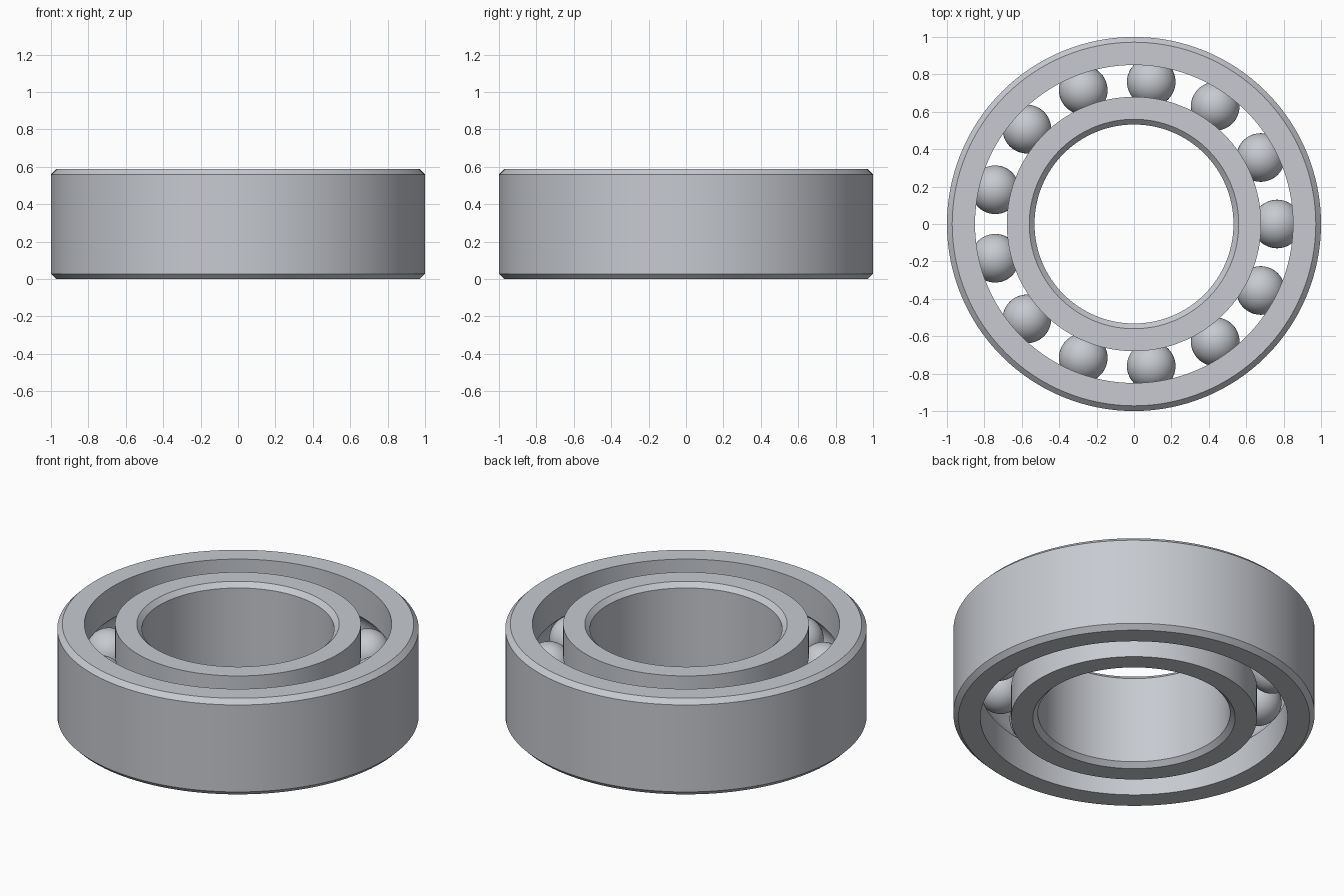
import bpy
import bmesh
from math import acos, cos, sin, pi, tau

HEIGHT = 0.587
MID = HEIGHT / 2
CHAMFER = 0.028
PITCH = 0.765        # radius of the circle of ball centres
BALL_RADIUS = 0.13
BALL_COUNT = 13
SEGMENTS = 128

cube = bpy.data.objects.get("Cube")
if cube:
    bpy.data.objects.remove(cube, do_unlink=True)

steel = bpy.data.materials.new("brushed steel grey")
steel.use_nodes = True
colour = (0.57, 0.59, 0.63, 1)
steel.diffuse_color = colour
steel.node_tree.nodes["Principled BSDF"].inputs["Base Color"].default_value = colour


def add_object(name, bm):
    mesh = bpy.data.meshes.new(name)
    bm.to_mesh(mesh)
    bm.free()
    mesh.materials.append(steel)
    obj = bpy.data.objects.new(name, mesh)
    bpy.context.collection.objects.link(obj)
    bpy.ops.object.select_all(action="DESELECT")
    obj.select_set(True)
    bpy.context.view_layer.objects.active = obj
    bpy.ops.object.shade_smooth_by_angle(angle=pi / 6)
    return obj


def add_race(name, plain_radius, track_radius):
    """Lathe a ring: chamfered on the plain side, grooved on the track side."""
    side = 1 if plain_radius > track_radius else -1
    inset = plain_radius - side * CHAMFER
    profile = [(track_radius, 0), (inset, 0), (plain_radius, CHAMFER),
               (plain_radius, HEIGHT - CHAMFER), (inset, HEIGHT),
               (track_radius, HEIGHT)]
    # Ball groove, followed from top to bottom
    groove = BALL_RADIUS + 0.001
    half = acos(abs(track_radius - PITCH) / groove)
    steps = 16
    for i in range(steps + 1):
        a = half - 2 * half * i / steps
        profile.append((PITCH + side * groove * cos(a), MID + groove * sin(a)))

    bm = bmesh.new()
    rings = []
    for s in range(SEGMENTS):
        a = tau * s / SEGMENTS
        rings.append([bm.verts.new((r * cos(a), r * sin(a), z)) for r, z in profile])
    for s, ring in enumerate(rings):
        following = rings[(s + 1) % SEGMENTS]
        for i in range(len(profile)):
            j = (i + 1) % len(profile)
            bm.faces.new((ring[i], following[i], following[j], ring[j]))
    bmesh.ops.recalc_face_normals(bm, faces=bm.faces)
    return add_object(name, bm)


# Rings
add_race("outer_race", 1.0, 0.85)
add_race("inner_race", 0.532, 0.68)

# Rolling balls
for n in range(BALL_COUNT):
    bm = bmesh.new()
    bmesh.ops.create_uvsphere(bm, u_segments=48, v_segments=24, radius=BALL_RADIUS)
    ball = add_object(f"ball_{n + 1}", bm)
    angle = tau * n / BALL_COUNT
    ball.location = (PITCH * cos(angle), PITCH * sin(angle), MID)
